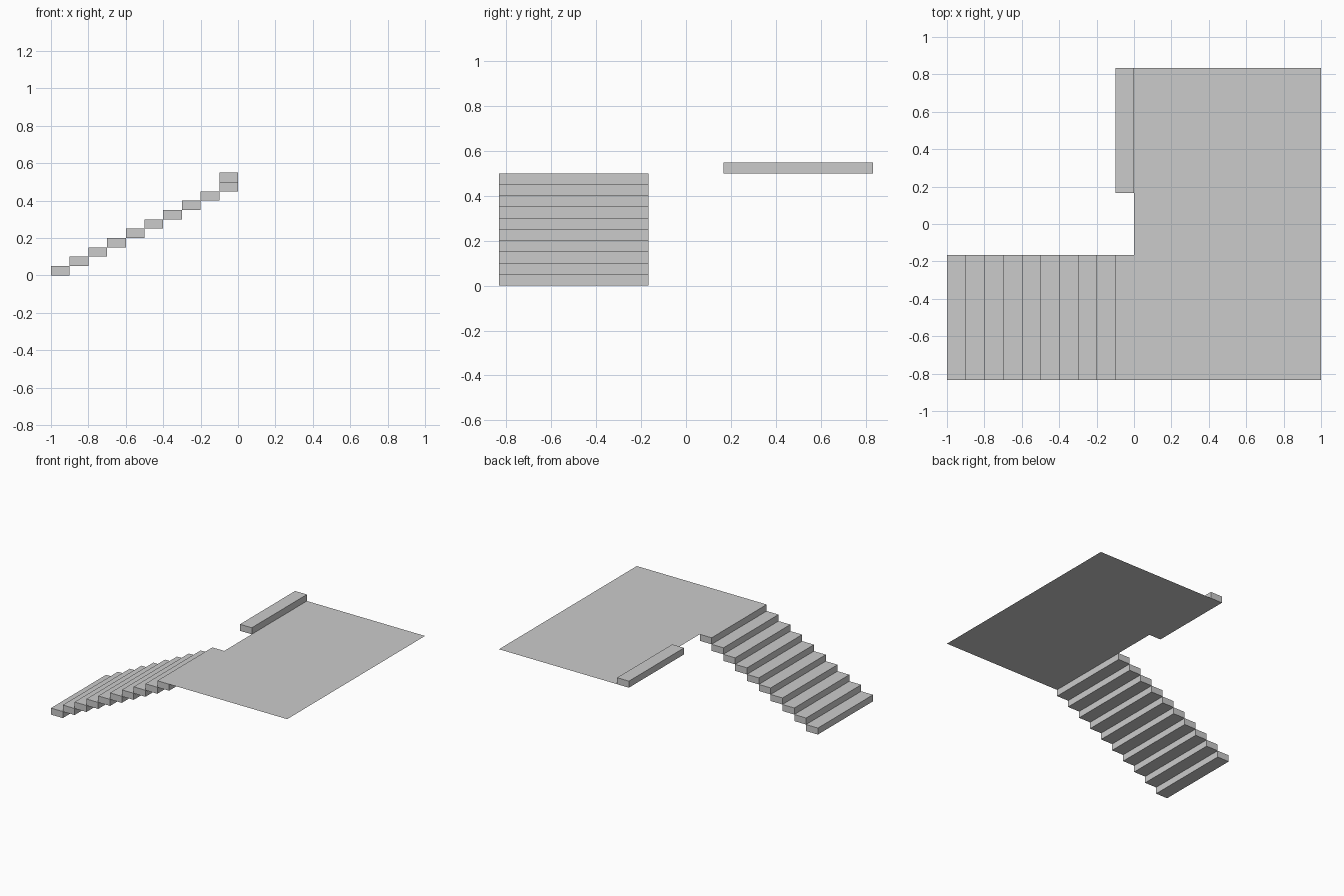
import bpy

if "Cube" in bpy.data.objects:
    bpy.data.objects.remove(bpy.data.objects["Cube"])

RUN, RISE, STEPS = 0.1, 0.05, 10
INNER, OUTER = 1 / 6, 5 / 6


def box(name, lo, hi):
    size = [b - a for a, b in zip(lo, hi)]
    centre = [(a + b) / 2 for a, b in zip(lo, hi)]
    bpy.ops.mesh.primitive_cube_add(size=1, location=centre)
    obj = bpy.context.object
    obj.name = name
    obj.scale = size
    bpy.ops.object.transform_apply(location=False, rotation=False, scale=True)
    return obj


# Lower flight, climbing towards the landing
for i in range(STEPS):
    x, z = -1 + i * RUN, i * RISE
    box(f"lower_step_{i + 1}", (x, -OUTER, z), (x + RUN, -INNER, z + RISE))

# First step of the upper flight, going back the other way
top = STEPS * RISE
box("upper_step", (-RUN, INNER, top), (0, OUTER, top + RISE))

# Landing: a single thin sheet flush with the top of the lower flight
bpy.ops.mesh.primitive_plane_add(size=1, location=(0.5, 0, top))
landing = bpy.context.object
landing.name = "landing"
landing.scale = (1, 2 * OUTER, 1)
bpy.ops.object.transform_apply(location=False, rotation=False, scale=True)
